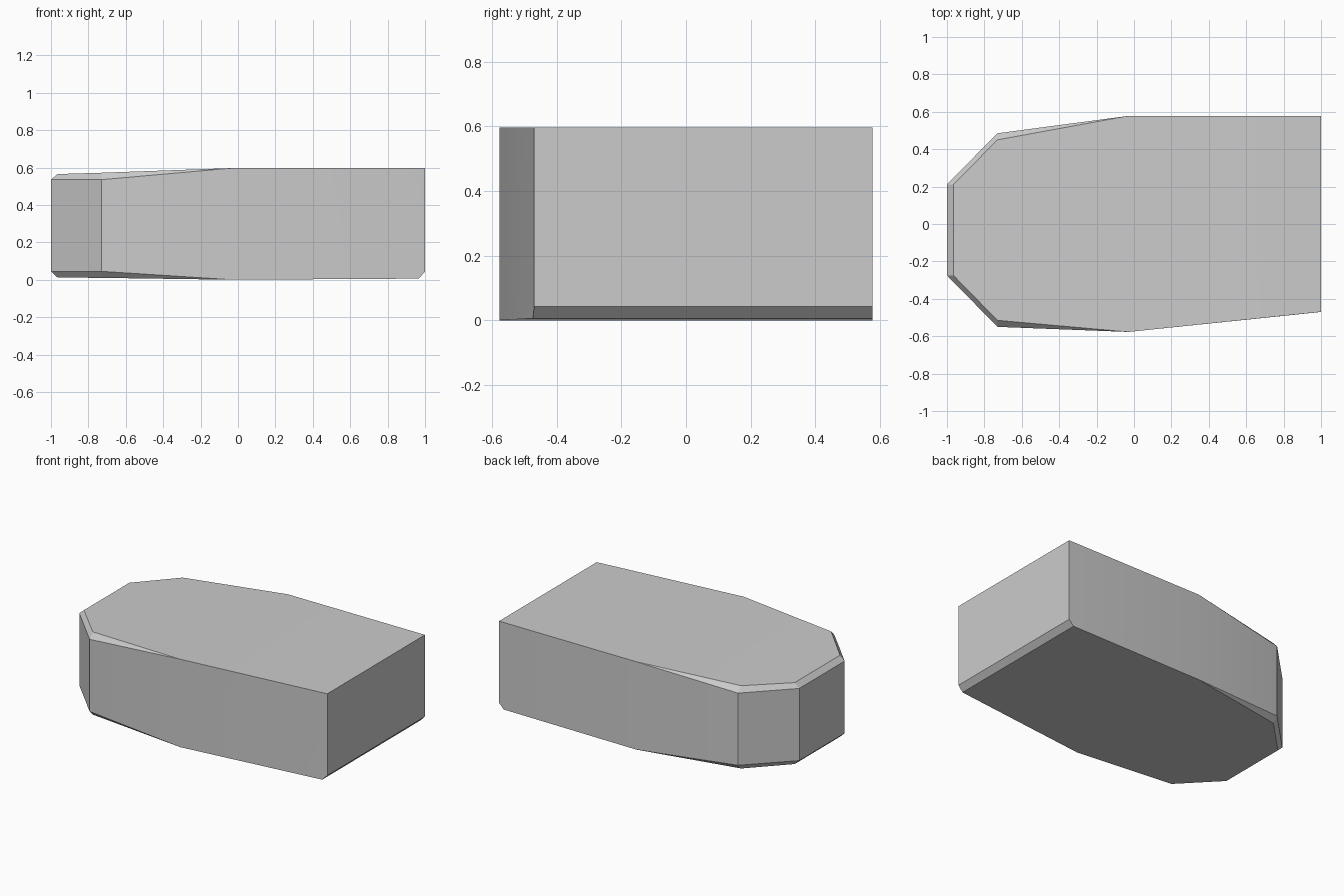
import bpy, bmesh, math

cube = bpy.data.objects.get("Cube")
if cube:
    bpy.data.objects.remove(cube, do_unlink=True)

# Plain grey stone
grey = bpy.data.materials.new("light_grey")
grey.use_nodes = True
colour = (0.6, 0.6, 0.6, 1)
grey.diffuse_color = colour
grey.node_tree.nodes["Principled BSDF"].inputs["Base Color"].default_value = colour

# Each level of a station is (x, front y, back y, z), from bottom to top:
# bottom rim, lower shoulder, upper shoulder, top rim
stations = [
    [(0.965, -0.474, 0.578, 0.006), (1, -0.47, 0.578, 0.042),
     (1, -0.47, 0.578, 0.597), (1, -0.47, 0.578, 0.597)],
    [(-0.03, -0.577, 0.578, z) for z in (0, 0, 0.597, 0.597)],
    [(-0.73, -0.515, 0.45, 0.01), (-0.73, -0.55, 0.485, 0.045),
     (-0.73, -0.55, 0.485, 0.535), (-0.73, -0.515, 0.45, 0.572)],
    [(-0.965, -0.275, 0.212, 0.012), (-1, -0.275, 0.212, 0.045),
     (-1, -0.275, 0.212, 0.535), (-0.965, -0.275, 0.212, 0.565)],
]

bm = bmesh.new()
front = [[bm.verts.new((x, y0, z)) for x, y0, y1, z in s] for s in stations]
back = [[bm.verts.new((x, y1, z)) for x, y0, y1, z in s] for s in stations]

# Long sides with their tapering chamfers, then top and bottom
for i in range(len(stations) - 1):
    for side in (front, back):
        for k in range(3):
            bm.faces.new((side[i][k], side[i][k + 1],
                          side[i + 1][k + 1], side[i + 1][k]))
    for k in (0, 3):
        bm.faces.new((front[i][k], back[i][k], back[i + 1][k], front[i + 1][k]))

# End walls and their chamfers
for i in (0, -1):
    for k in range(3):
        bm.faces.new((front[i][k], back[i][k], back[i][k + 1], front[i][k + 1]))

# Chamfers fade out where their corners coincide
bmesh.ops.remove_doubles(bm, verts=bm.verts[:], dist=0.0005)
bmesh.ops.recalc_face_normals(bm, faces=bm.faces[:])

mesh = bpy.data.meshes.new("stone_block")
bm.to_mesh(mesh)
bm.free()
mesh.materials.append(grey)
block = bpy.data.objects.new("stone_block", mesh)
bpy.context.collection.objects.link(block)

bpy.ops.object.select_all(action="DESELECT")
block.select_set(True)
bpy.context.view_layer.objects.active = block
bpy.ops.object.shade_smooth_by_angle(angle=math.radians(15))
